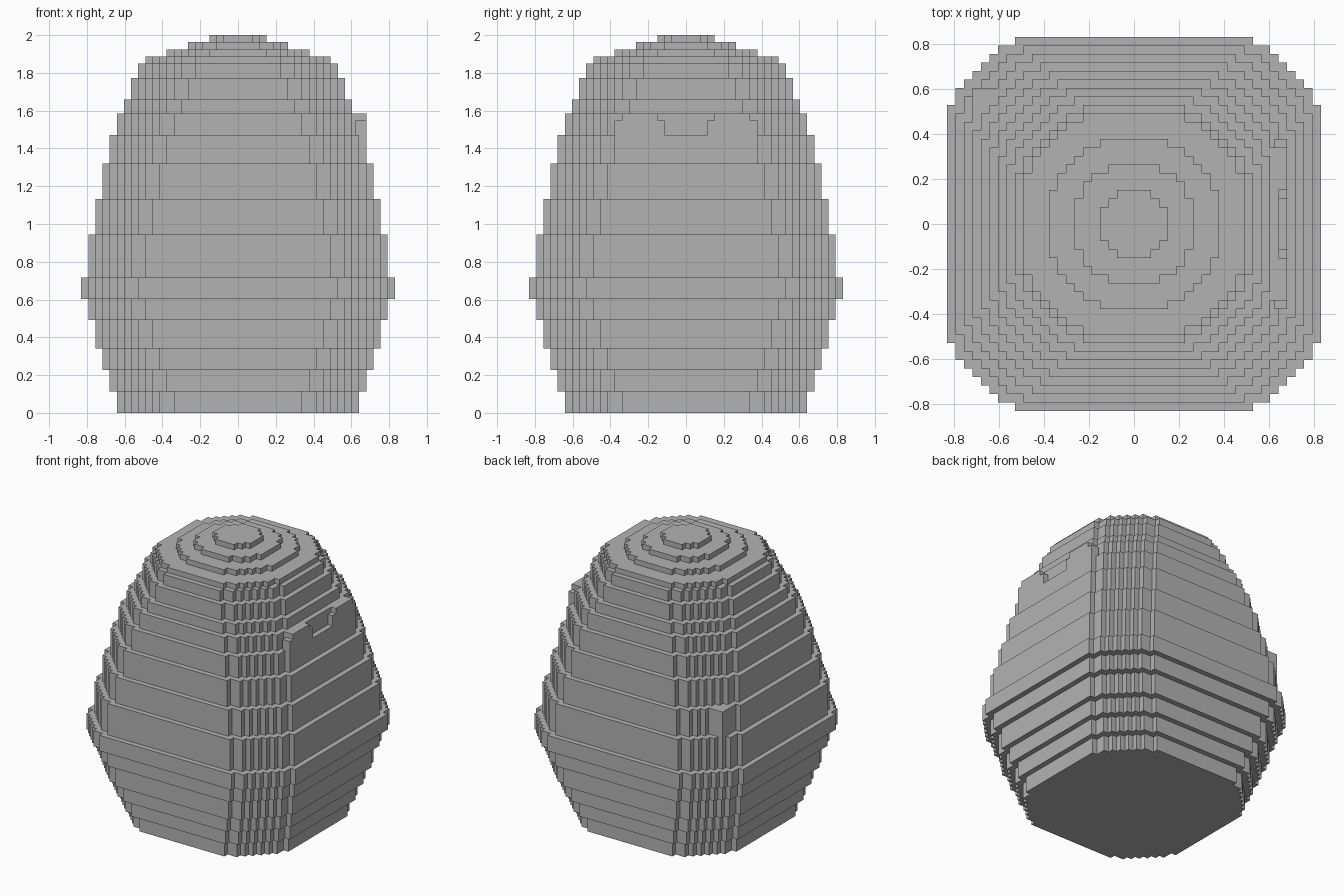
import bpy, bmesh

cube = bpy.data.objects.get("Cube")
if cube:
    bpy.data.objects.remove(cube, do_unlink=True)

U = 2 / 53  # size of one block

grey = bpy.data.materials.new("plain grey")
grey.use_nodes = True
colour = (0.45, 0.45, 0.45, 1)
grey.diffuse_color = colour
grey.node_tree.nodes["Principled BSDF"].inputs["Base Color"].default_value = colour


def prism(bm, outline, low, high):
    """Extrude a flat outline, given in blocks, between two heights."""
    face = bm.faces.new([bm.verts.new((x * U, y * U, low * U)) for x, y in outline])
    moved = bmesh.ops.extrude_face_region(bm, geom=[face])["geom"]
    verts = [v for v in moved if isinstance(v, bmesh.types.BMVert)]
    bmesh.ops.translate(bm, verts=verts, vec=(0, 0, (high - low) * U))


def box(bm, x0, x1, y0, y1, low, high):
    prism(bm, [(x0, y0), (x1, y0), (x1, y1), (x0, y1)], low, high)


def stepped_outline(radius, flat, diagonal):
    """Blocky octagon: flat sides joined by staircase corners."""
    def width(row):
        if row == radius:
            return flat
        return radius if row <= flat else min(radius - 1, diagonal - row)

    quarter = [(radius, flat)]
    for row in range(flat + 1, radius + 1):
        w = width(row)
        if w != quarter[-1][0]:
            quarter.append((w, row - 1))
            quarter.append((w, row))
        else:
            quarter[-1] = (w, row)
    outline = []
    for _ in range(4):
        outline += quarter
        quarter = [(-y, x) for x, y in quarter]
    return outline


def finish(name, bm):
    bmesh.ops.recalc_face_normals(bm, faces=bm.faces)
    mesh = bpy.data.meshes.new(name)
    bm.to_mesh(mesh)
    bm.free()
    mesh.materials.append(grey)
    obj = bpy.data.objects.new(name, mesh)
    bpy.context.collection.objects.link(obj)


# Egg body: (top height, radius) of each layer, bottom to top
layers = [(3, 17), (6, 18), (9, 19), (13, 20), (16, 21), (19, 22), (25, 21),
          (30, 20), (35, 19), (39, 18), (42, 17), (44, 16), (47, 15), (49, 14),
          (50, 13), (51, 10), (52, 7), (53, 4)]
small = {13: (6, 20), 10: (4, 15), 7: (3, 11), 4: (2, 6)}
body = bmesh.new()
low = 0
for high, radius in layers:
    flat, diagonal = small.get(radius, (radius - 8, 2 * radius - 7))
    prism(body, stepped_outline(radius, flat, diagonal), low, high)
    low = high
finish("egg_body", body)

# Raised patch on the +x side, with a notch in the middle
patch = bmesh.new()
for side in (-1, 1):
    box(patch, 16.5, 18, side * 3, side * 10, 39, 41)
    box(patch, 16.5, 18, side * 4, side * 9, 41, 42)
finish("side_patch", patch)

# Single raised block on the back corner
block = bmesh.new()
box(block, -19, -17, 14, 16, 25, 30)
finish("corner_block", block)
